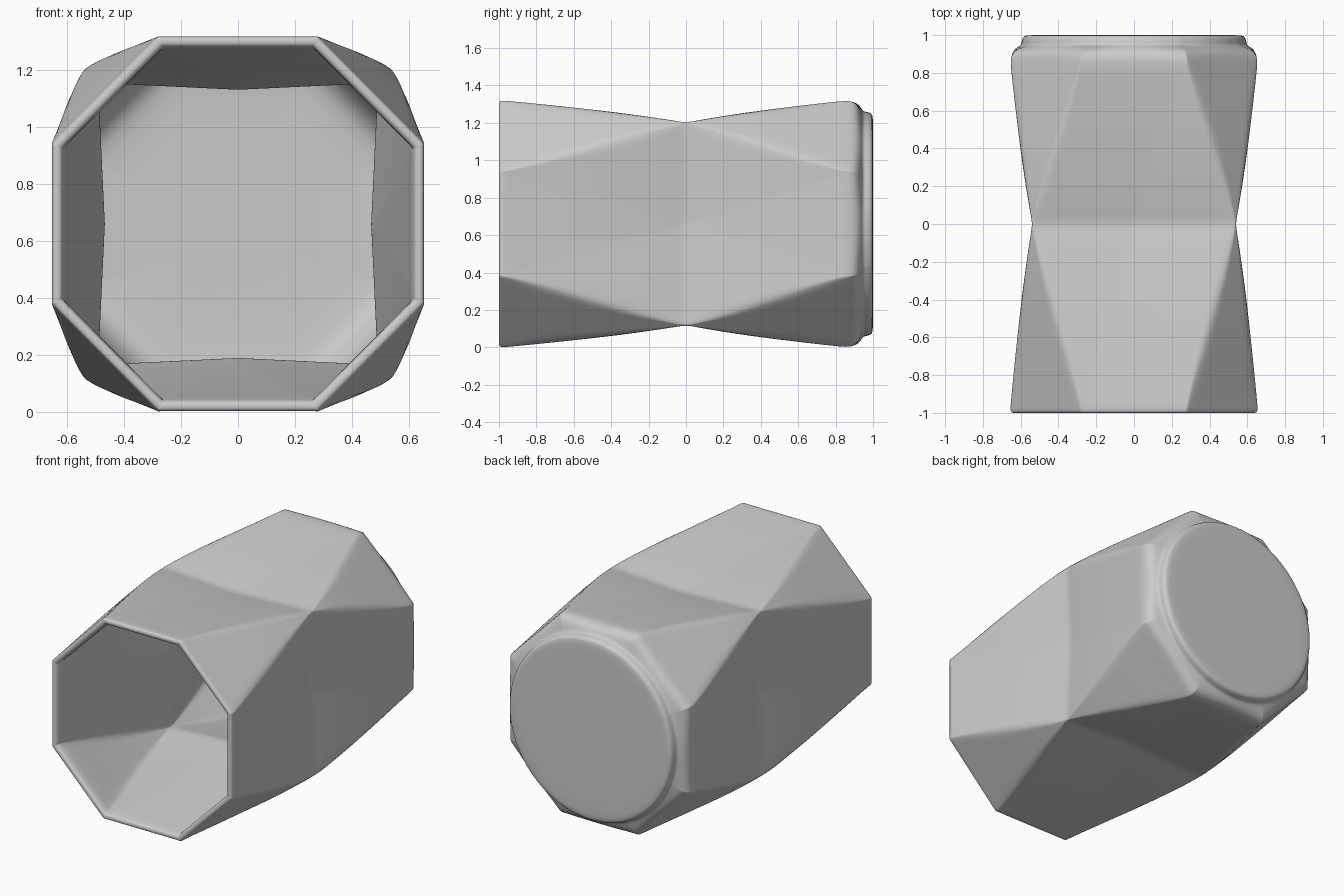
import bpy, bmesh
from math import sin, cos, pi, radians, hypot
from mathutils import Vector

if "Cube" in bpy.data.objects:
    bpy.data.objects.remove(bpy.data.objects["Cube"])

CZ = 0.66          # height of the tumbler axis
SEG = 6            # points along each side of a cross-section


def polar(r, deg):
    return Vector((r * cos(radians(deg)), r * sin(radians(deg))))


# Octagon at both ends, pinched square at the waist
ends = [polar(0.662 / cos(pi / 8), 22.5 + 45 * k) for k in range(8)]
waist = [polar(0.765 if k % 2 else 0.515, 45 * k) for k in range(8)]


def section(y, inset=0.0, circle=0.0, radius=0.6):
    """Faceted cross-section at y, optionally blended to a circle."""
    t = abs(y) / (1.0 if y < 0 else 0.88)
    t = min(max(t, 0.02), 0.97)
    bulge = 1 + 0.02 * sin(pi * t ** 0.7)
    scale = bulge * (1 - inset / 0.655)
    poly = []
    for k in range(8):
        poly.append(waist[k].lerp(ends[k], t))
        poly.append(waist[(k + 1) % 8].lerp(ends[k], t))
    pts = []
    for i, a in enumerate(poly):
        b = poly[(i + 1) % 16]
        for s in range(SEG):
            p = a.lerp(b, s / SEG) * scale
            p = p.lerp(p.normalized() * radius, circle)
            pts.append(Vector((p.x * 0.993, y, CZ + p.y)))
    return pts


steps = [0.02, 0.06, 0.12, 0.2, 0.3, 0.4, 0.5, 0.6, 0.7, 0.79]
rings = []
# Round foot
for y, r in [(1.0, 0.2), (1.0, 0.45), (1.0, 0.57), (0.995, 0.588), (0.98, 0.598),
             (0.955, 0.602), (0.945, 0.606)]:
    rings.append(section(y, 0, 1, r))
# Shoulder from foot to octagonal body
rings.append(section(0.935, 0.02, 0.6, 0.615))
rings.append(section(0.92, 0.015, 0.2, 0.63))
rings.append(section(0.895, 0.006))
rings.append(section(0.86, 0))
# Outer faceted wall
for y in steps[::-1] + [0] + [-s for s in steps] + [-0.88, -0.95, -0.985]:
    rings.append(section(y))
# Rounded rim
for y, inset in [(-0.997, 0.005), (-1.0, 0.013), (-1.0, 0.026), (-0.994, 0.036)]:
    rings.append(section(y, inset))
# Inner wall
for y in [-0.97, -0.9] + [-s for s in steps[::-1]] + [0] + steps[:-1]:
    rings.append(section(y, 0.042 + 0.02 * (1 - abs(y))))
# Inner floor with fillet
for y, inset in [(0.78, 0.055), (0.83, 0.075), (0.865, 0.11), (0.88, 0.16),
                 (0.885, 0.3), (0.885, 0.48)]:
    rings.append(section(y, inset))

bm = bmesh.new()
loops = [[bm.verts.new(p) for p in ring] for ring in rings]
n = len(loops[0])
for a, b in zip(loops, loops[1:]):
    for i in range(n):
        j = (i + 1) % n
        bm.faces.new((a[i], a[j], b[j], b[i]))
bm.faces.new(loops[0])
bm.faces.new(loops[-1])
bmesh.ops.recalc_face_normals(bm, faces=bm.faces)
for f in bm.faces:
    f.smooth = True

mesh = bpy.data.meshes.new("faceted_tumbler")
bm.to_mesh(mesh)
bm.free()
tumbler = bpy.data.objects.new("faceted_tumbler", mesh)
bpy.context.collection.objects.link(tumbler)
sub = tumbler.modifiers.new("smooth", 'SUBSURF')
sub.levels = sub.render_levels = 1
